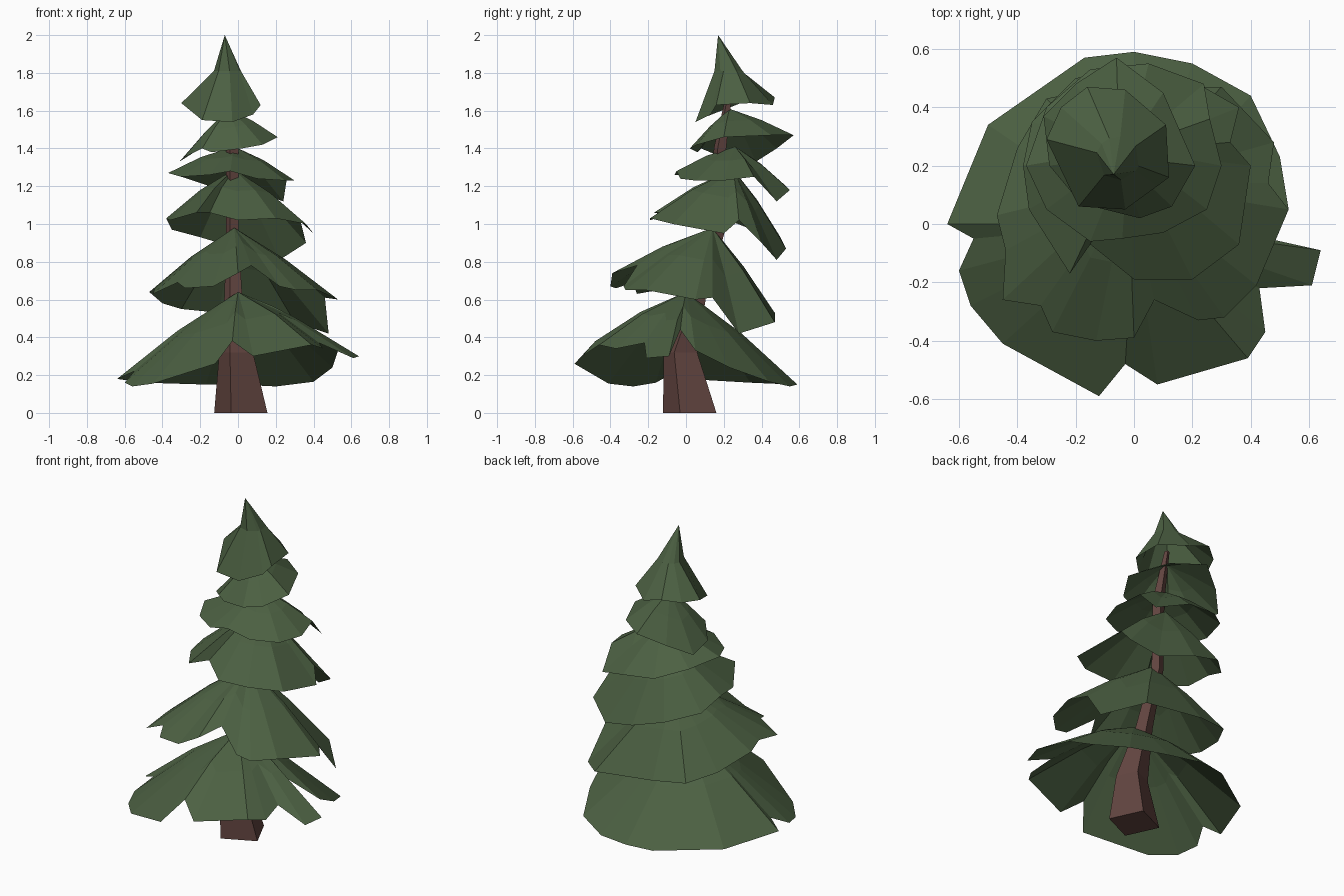
import bpy, bmesh, math
from mathutils import Vector


def material(name, rgb):
    m = bpy.data.materials.new(name)
    m.diffuse_color = (*rgb, 1)
    return m


green = material("needles", (0.072, 0.118, 0.055))
brown = material("bark", (0.125, 0.06, 0.052))


def finish(bm, name, mat):
    me = bpy.data.meshes.new(name)
    bm.to_mesh(me)
    bm.free()
    me.materials.append(mat)
    ob = bpy.data.objects.new(name, me)
    bpy.context.collection.objects.link(ob)
    return ob


def loft(bm, rings, cap_bottom=False):
    for a, b in zip(rings, rings[1:]):
        n = len(a)
        for i in range(n):
            j = (i + 1) % n
            bm.faces.new((a[i], a[j], b[j], b[i]))
    if cap_bottom:
        bm.faces.new(rings[0][::-1])


def tier(name, apex, rim, bulge=0.02, t=0.5, neck=None):
    """Ragged skirt of branches: apex, a middle ring and an uneven rim."""
    apex = Vector(apex)
    rim = sorted((Vector(p) for p in rim),
                 key=lambda p: math.atan2(p.y - apex.y, p.x - apex.x))
    bm = bmesh.new()
    rings = [[bm.verts.new(p) for p in rim]]
    if neck:
        c, r = Vector(neck[0]), neck[1]
        mid = []
        for p in rim:
            d = Vector((p.x - c.x, p.y - c.y, 0)).normalized()
            mid.append(c + d * r)
    else:
        mid = [apex.lerp(p, t) + Vector((0, 0, bulge)) for p in rim]
    rings.append([bm.verts.new(p) for p in mid])
    loft(bm, rings)
    top = bm.verts.new(apex)
    m = rings[1]
    for i in range(len(m)):
        bm.faces.new((m[i], m[(i + 1) % len(m)], top))
    return finish(bm, name, green)


# Leaning four-sided trunk
bm = bmesh.new()
rings = []
for x, y, z, r in [(0.015, 0.02, 0, 0.15), (-0.01, -0.03, 0.32, 0.095),
                   (-0.025, 0.06, 0.62, 0.05), (-0.03, 0.17, 0.95, 0.035),
                   (-0.03, 0.18, 1.4, 0.035), (-0.05, 0.23, 1.7, 0.015)]:
    rings.append([bm.verts.new((x + r * math.cos(a), y + r * math.sin(a), z))
                  for a in (math.radians(k * 90 - 20) for k in range(4))])
loft(bm, rings, True)
finish(bm, "trunk", brown)

# Branch tiers from the ground up
tier("branches_1", (0.0, 0.0, 0.64), [
    (-0.64, 0, 0.18), (-0.5, 0.34, 0.16), (-0.17, 0.57, 0.15), (0, 0.59, 0.15),
    (0.2, 0.55, 0.14), (0.4, 0.44, 0.165), (0.5, 0.23, 0.24), (0.53, 0.05, 0.33),
    (0.37, -0.03, 0.44), (0.64, -0.09, 0.30), (0.61, -0.21, 0.29), (0.43, -0.22, 0.37),
    (0.45, -0.37, 0.34), (0.39, -0.46, 0.36), (0.08, -0.55, 0.30), (-0.03, -0.48, 0.38),
    (-0.12, -0.59, 0.26), (-0.45, -0.41, 0.155), (-0.56, -0.28, 0.14),
    (-0.6, -0.16, 0.16), (-0.55, -0.05, 0.22)], 0.025)

tier("branches_2", (-0.02, 0.14, 0.98), [
    (-0.47, 0.03, 0.64), (-0.44, -0.09, 0.66), (-0.45, -0.26, 0.63), (-0.32, -0.28, 0.69),
    (-0.28, -0.37, 0.66), (-0.13, -0.40, 0.67), (0, -0.39, 0.74), (0.07, -0.26, 0.78),
    (0.22, -0.33, 0.67), (0.31, -0.32, 0.65), (0.42, -0.21, 0.65), (0.53, 0.05, 0.60),
    (0.46, 0.14, 0.61), (0.48, 0.28, 0.42), (0.3, 0.47, 0.48), (-0.1, 0.47, 0.53),
    (-0.3, 0.43, 0.55), (-0.4, 0.26, 0.58)])

tier("branches_3", (-0.02, 0.25, 1.29), [
    (-0.36, 0.05, 1.02), (-0.22, -0.17, 1.06), (-0.15, -0.07, 1.06), (0, -0.19, 1.02),
    (0.2, -0.19, 1.03), (0.36, -0.07, 1.0), (0.4, 0.2, 0.95), (0.33, 0.28, 1.02),
    (0.36, 0.40, 0.90), (0.22, 0.48, 0.81), (0, 0.53, 0.87), (-0.2, 0.5, 0.93),
    (-0.35, 0.35, 0.97), (-0.38, 0.2, 1.03)])

tier("branches_4", (-0.02, 0.26, 1.41), [
    (-0.37, 0.2, 1.27), (-0.3, 0.05, 1.25), (-0.15, -0.06, 1.26), (-0.04, -0.05, 1.28),
    (0.1, -0.03, 1.24), (0.25, 0.05, 1.23), (0.3, 0.2, 1.23), (0.26, 0.36, 1.25),
    (0.24, 0.48, 1.12), (0.05, 0.55, 1.18), (-0.15, 0.53, 1.2), (-0.3, 0.4, 1.25)], 0.015)

tier("branches_5", (-0.05, 0.23, 1.61), [
    (0.21, 0.2, 1.46), (0.13, 0.06, 1.42), (0.02, 0.02, 1.40), (-0.14, 0.06, 1.38),
    (-0.19, 0.08, 1.4), (-0.29, 0.2, 1.35), (-0.31, 0.37, 1.33), (-0.2, 0.48, 1.4),
    (-0.06, 0.57, 1.47), (0.1, 0.45, 1.47)], 0.01)

# Pointed crown with a narrow neck
tier("crown", (-0.07, 0.17, 2.0), [
    (-0.3, 0.29, 1.64), (-0.19, 0.06, 1.55), (-0.03, 0.05, 1.54), (0.08, 0.13, 1.58),
    (0.12, 0.16, 1.63), (0.11, 0.34, 1.64), (-0.03, 0.46, 1.63), (-0.16, 0.47, 1.67),
    (-0.25, 0.4, 1.65)], neck=((-0.055, 0.225, 1.81), 0.075))
